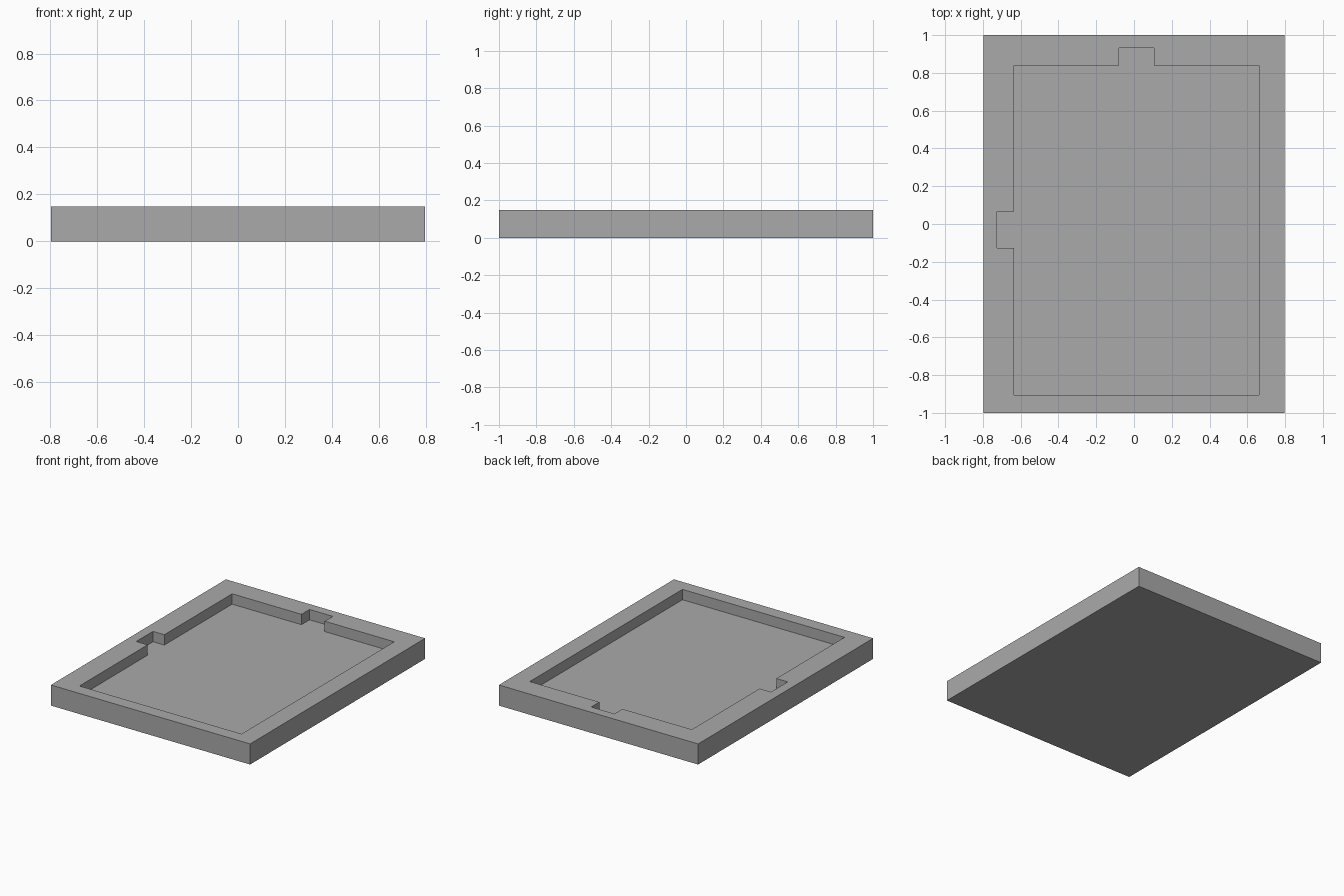
import bpy
import bmesh

cube = bpy.data.objects.get("Cube")
if cube:
    bpy.data.objects.remove(cube, do_unlink=True)

HALF_X, HALF_Y, HEIGHT, FLOOR = 0.797, 1.0, 0.149, 0.074

grey = bpy.data.materials.new("plain_grey")
grey.use_nodes = True
colour = (0.4, 0.4, 0.4, 1.0)
grey.diffuse_color = colour
grey.node_tree.nodes["Principled BSDF"].inputs["Base Color"].default_value = colour


def prism(name, outline, z0, z1):
    """Extrude a flat outline from z0 up to z1."""
    bm = bmesh.new()
    base = bm.faces.new([bm.verts.new((x, y, z0)) for x, y in outline])
    top = bmesh.ops.extrude_face_region(bm, geom=[base])["geom"]
    verts = [v for v in top if isinstance(v, bmesh.types.BMVert)]
    bmesh.ops.translate(bm, verts=verts, vec=(0, 0, z1 - z0))
    bmesh.ops.recalc_face_normals(bm, faces=bm.faces)
    mesh = bpy.data.meshes.new(name)
    bm.to_mesh(mesh)
    bm.free()
    mesh.materials.append(grey)
    obj = bpy.data.objects.new(name, mesh)
    bpy.context.collection.objects.link(obj)
    return obj


# Solid slab
tray = prism("tray", [(-HALF_X, -HALF_Y), (HALF_X, -HALF_Y),
                      (HALF_X, HALF_Y), (-HALF_X, HALF_Y)], 0, HEIGHT)

# Recess with a finger notch in the back wall and one in the right wall
recess = prism("recess_cutter", [
    (-0.635, -0.905), (0.662, -0.905), (0.662, 0.84),
    (0.106, 0.84), (0.106, 0.932), (-0.08, 0.932), (-0.08, 0.84),
    (-0.635, 0.84), (-0.635, 0.065), (-0.726, 0.065),
    (-0.726, -0.126), (-0.635, -0.126)], FLOOR, HEIGHT + 0.1)
recess.hide_render = True
recess.hide_set(True)

cut = tray.modifiers.new("recess", "BOOLEAN")
cut.operation = "DIFFERENCE"
cut.solver = "EXACT"
cut.object = recess
